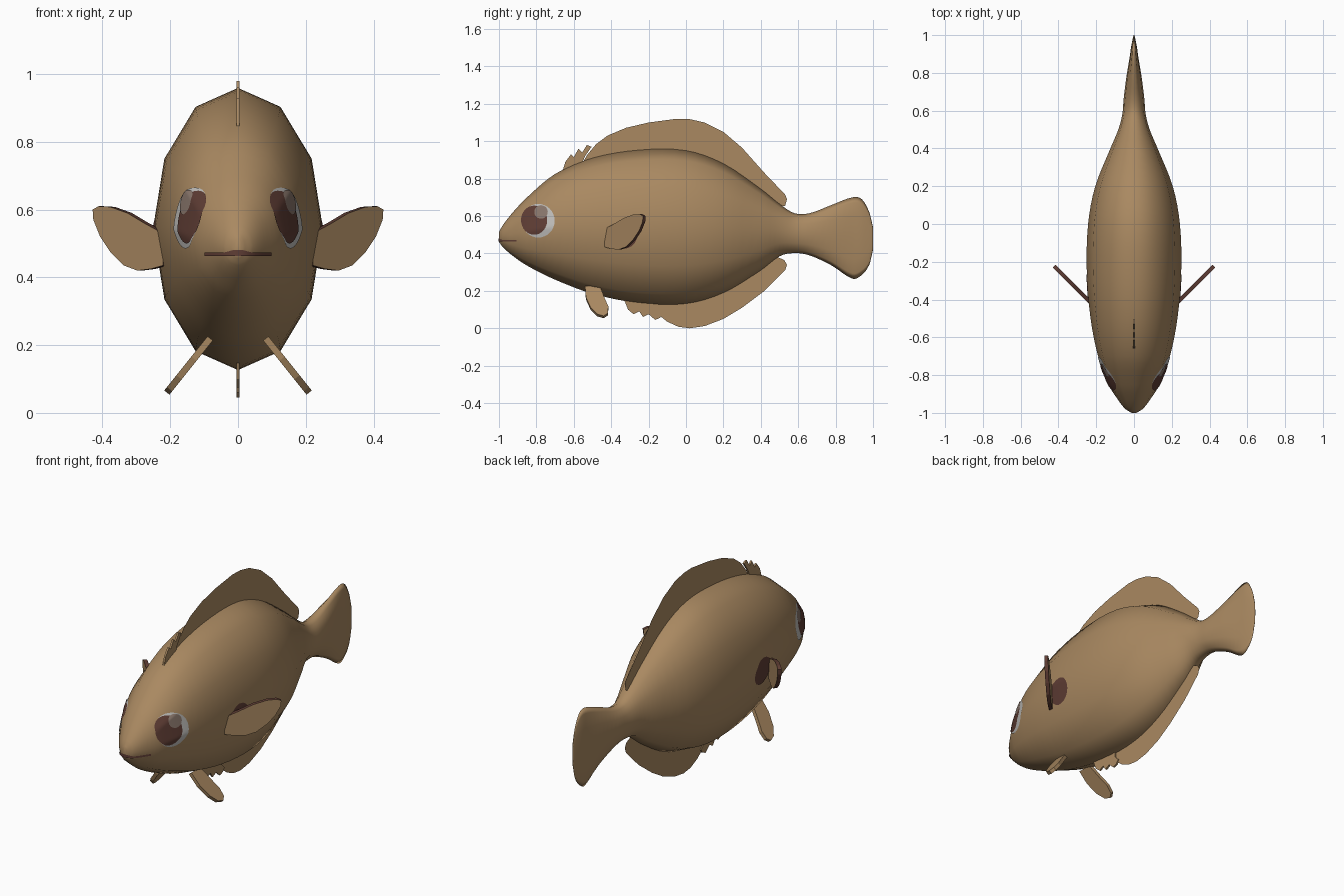
import bpy, bmesh, math

if "Cube" in bpy.data.objects:
    bpy.data.objects.remove(bpy.data.objects["Cube"])


def material(name, rgb):
    m = bpy.data.materials.new(name)
    m.diffuse_color = (*rgb, 1)
    m.use_nodes = True
    m.node_tree.nodes["Principled BSDF"].inputs["Base Color"].default_value = m.diffuse_color
    return m


TAN = material("tan_skin", (0.40, 0.25, 0.12))
MAROON = material("dark_maroon", (0.115, 0.047, 0.035))
WHITE = material("eye_white", (0.53, 0.52, 0.50))
GLINT = material("eye_glint", (0.26, 0.19, 0.155))

# Body stations: y, top z, bottom z, half width
ST = [(-1.0, .515, .462, .012), (-.98, .55, .435, .045), (-.93, .615, .39, .085),
      (-.85, .70, .335, .135), (-.7, .825, .26, .19), (-.5, .91, .185, .23),
      (-.25, .953, .135, .25), (0, .95, .132, .243), (.2, .88, .19, .205),
      (.4, .745, .31, .125), (.5, .665, .385, .083), (.58, .615, .402, .062),
      (.66, .615, .39, .055), (.78, .66, .335, .04), (.89, .70, .265, .022),
      (.94, .69, .285, .015), (.98, .62, .34, .007), (1.0, .54, .42, .002)]


def section(y):
    """Smoothly interpolated top, bottom and half width at y."""
    i = max(k for k in range(len(ST) - 1) if k == 0 or ST[k][0] <= y)

    def slope(k, c):
        a, b = ST[max(k - 1, 0)], ST[min(k + 1, len(ST) - 1)]
        return (b[c] - a[c]) / (b[0] - a[0])
    p, q = ST[i], ST[i + 1]
    d = q[0] - p[0]
    t = (y - p[0]) / d
    return [(2*t**3 - 3*t*t + 1) * p[c] + (t**3 - 2*t*t + t) * d * slope(i, c)
            + (3*t*t - 2*t**3) * q[c] + (t**3 - t*t) * d * slope(i + 1, c) for c in (1, 2, 3)]


def half_x(y, z):
    """x of the twelve-sided body surface at (y, z)."""
    top, bot, w = section(y)
    u = min(abs(z - (top + bot) / 2) / ((top - bot) / 2), 0.999)
    s = math.pi / 6
    a = math.floor(math.asin(u) / s) * s
    f = (u - math.sin(a)) / (math.sin(a + s) - math.sin(a))
    return w * (math.cos(a) + f * (math.cos(a + s) - math.cos(a)))


def make(name, verts, faces, mats, smooth=True, mirror=False, thick=0, fix=False):
    me = bpy.data.meshes.new(name)
    me.from_pydata(verts, [], faces)
    if fix:
        bm = bmesh.new()
        bm.from_mesh(me)
        bmesh.ops.recalc_face_normals(bm, faces=bm.faces)
        bm.to_mesh(me)
        bm.free()
    for m in mats:
        me.materials.append(m)
    for p in me.polygons:
        p.use_smooth = smooth
    ob = bpy.data.objects.new(name, me)
    bpy.context.collection.objects.link(ob)
    if thick:
        s = ob.modifiers.new("Thickness", 'SOLIDIFY')
        s.thickness, s.offset = thick, 0
        s.material_offset_rim = len(mats) - 1
    if mirror:
        ob.modifiers.new("Mirror", 'MIRROR').use_mirror_merge = False
    return ob


# Body and tail: one lofted skin
ys = [a[0] + (b[0] - a[0]) * k / 4 for a, b in zip(ST, ST[1:]) for k in range(4)] + [1.0]
verts, faces = [], []
for y in ys:
    top, bot, w = section(y)
    for k in range(12):
        a = k * math.pi / 6
        verts.append((w * math.cos(a), y, (top + bot) / 2 + (top - bot) / 2 * math.sin(a)))
for r in range(len(ys) - 1):
    for k in range(12):
        n = (k + 1) % 12
        faces.append((r*12 + k, r*12 + n, r*12 + 12 + n, r*12 + 12 + k))
faces += [tuple(range(12)), tuple(range(len(verts) - 12, len(verts)))]
make("body_and_tail", verts, faces, [TAN], fix=True)


def disc(name, cy, cz, ry, rz, lift, mat, rings=8, n=32):
    """Thin plate that follows the side of the body."""
    v = [(half_x(cy, cz) + lift, cy, cz)]
    f = [(0, 1 + k, 1 + (k + 1) % n) for k in range(n)]
    for r in range(1, rings + 1):
        for k in range(n):
            a = 2 * math.pi * k / n
            y, z = cy + ry * r / rings * math.cos(a), cz + rz * r / rings * math.sin(a)
            v.append((half_x(y, z) + lift, y, z))
    for r in range(rings - 1):
        for k in range(n):
            b, m = 1 + r * n, (k + 1) % n
            f.append((b + k, b + n + k, b + n + m, b + m))
    make(name, v, f, [mat], mirror=True)


# Eyes and the dark patch behind each side fin
disc("eye_white", -.79, .575, .088, .09, .003, WHITE)
disc("eye_pupil", -.812, .578, .07, .078, .005, MAROON)
disc("eye_glint", -.775, .622, .036, .036, .007, GLINT)
disc("fin_patch", -.335, .50, .075, .075, .003, MAROON)

# Mouth: narrow strip wrapped round the snout
path = [-.905 - .0945 * k / 10 for k in range(11)]
side = [(half_x(y, .472) + .003, y - .002) for y in path]
line = side + [(-x, y) for x, y in reversed(side)]
v, f = [], []
for i, (x, y) in enumerate(line):
    h = .005 + .012 * max(0, 1 - abs(x) / .04)
    v += [(x, y, .468 - .005), (x, y, .468 + h)]
    if i:
        f.append((2*i - 2, 2*i, 2*i + 1, 2*i - 1))
make("mouth", v, f, [MAROON])


def fin(name, outline, place, mats=(TAN,), **kw):
    make(name, [place(a, b) for a, b in outline], [tuple(range(len(outline)))],
         list(mats), smooth=False, **kw)


def midplane(y, z):
    return (0, y, z)


# Back fin and belly fin: single sheets on the centre plane
fin("back_fin", [(-.56, .87), (-.53, .925), (-.48, .985), (-.42, 1.03), (-.32, 1.072),
                 (-.2, 1.10), (-.05, 1.12), (.02, 1.118), (.1, 1.10), (.2, 1.05), (.3, .965),
                 (.42, .83), (.53, .715), (.54, .69), (.53, .655), (.48, .645), (.4, .68),
                 (.2, .8), (0, .88), (-.3, .88)], midplane)
fin("belly_fin", [(-.2, .16), (-.15, .075), (-.1, .035), (-.04, .008), (.02, 0), (.1, .012),
                  (.2, .05), (.3, .11), (.42, .20), (.53, .31), (.54, .34), (.525, .365),
                  (.48, .385), (.4, .37), (.2, .25), (0, .18)], midplane)

# Ragged spines in front of both fins
fin("back_spines", [(-.66, .84), (-.645, .89), (-.615, .93), (-.60, .915), (-.575, .96),
                    (-.555, .94), (-.53, .98), (-.505, .97), (-.54, .92), (-.56, .87)],
    midplane, thick=.01)
fin("belly_spines", [(-.33, .15), (-.31, .10), (-.28, .075), (-.25, .09), (-.23, .06),
                     (-.2, .075), (-.165, .045), (-.14, .055), (-.125, .075), (-.15, .10),
                     (-.15, .15)], midplane, thick=.01)

# Paired side fins, swept out and back, with dark rims
fin("side_fin", [(.215, .435), (.25, .425), (.29, .42), (.33, .435), (.37, .475), (.40, .52),
                 (.42, .57), (.422, .60), (.405, .61), (.37, .608), (.32, .59), (.27, .56),
                 (.215, .53)],
    lambda x, z: (x, -.425 + (x - .22), z), (TAN, MAROON), thick=.02, mirror=True)

# Paired lower fins, splayed downwards
fin("lower_fin", [(-.54, .22), (-.535, .16), (-.51, .105), (-.475, .07), (-.44, .06),
                  (-.418, .075), (-.415, .11), (-.435, .155), (-.46, .22)],
    lambda y, z: (.09 + (.21 - z) * .8, y, z), thick=.02, mirror=True)
